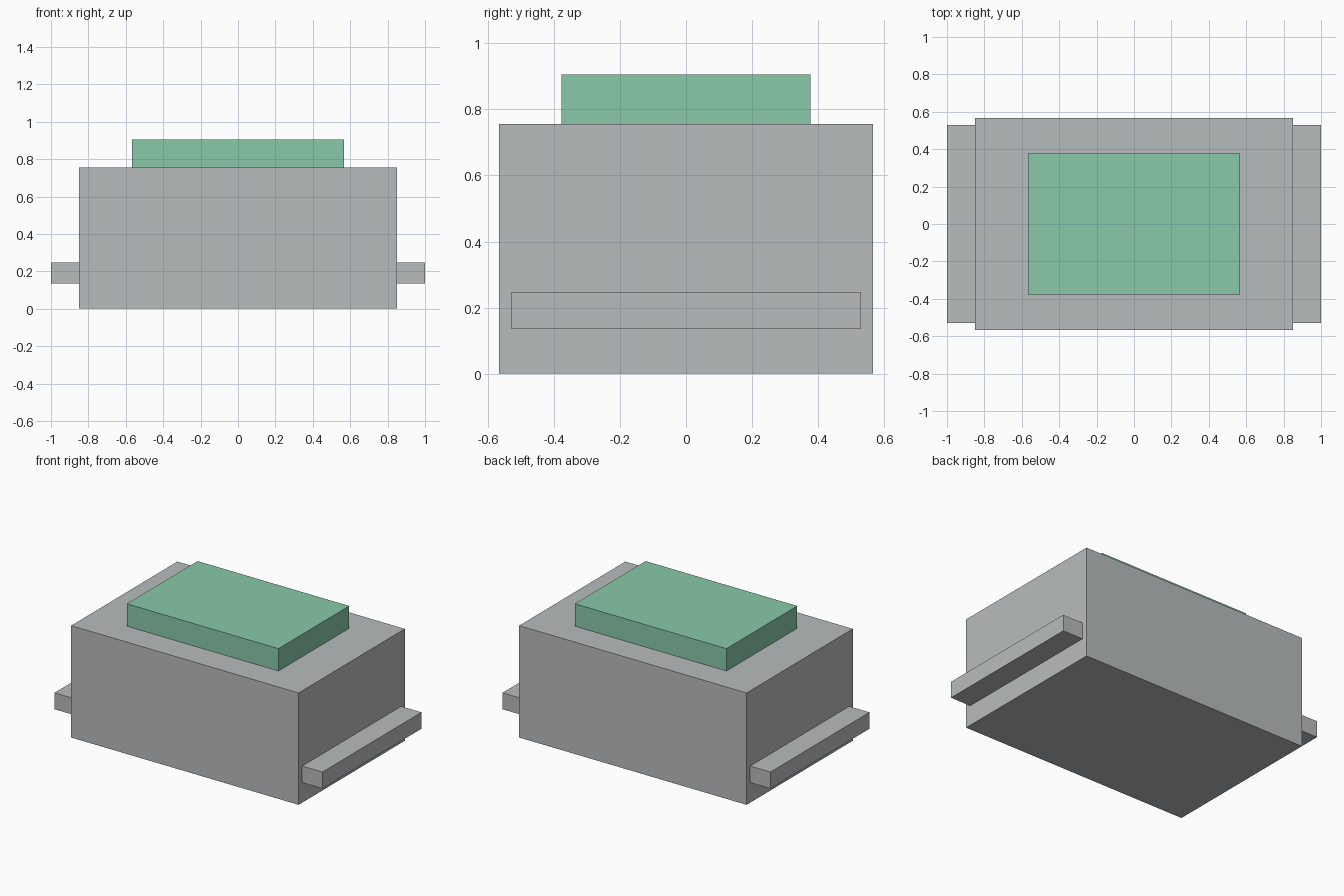
import bpy
import bmesh
from mathutils import Matrix, Vector

default_cube = bpy.data.objects.get("Cube")
if default_cube:
    bpy.data.objects.remove(default_cube, do_unlink=True)


def make_material(name, rgb):
    mat = bpy.data.materials.new(name)
    mat.use_nodes = True
    color = (*rgb, 1.0)
    mat.diffuse_color = color
    mat.node_tree.nodes["Principled BSDF"].inputs["Base Color"].default_value = color
    return mat


def make_box(name, low, high, mat):
    """Flat-sided box spanning two opposite corners."""
    low, high = Vector(low), Vector(high)
    bm = bmesh.new()
    bmesh.ops.create_cube(bm, size=1, matrix=Matrix.Diagonal((*(high - low), 1)))
    mesh = bpy.data.meshes.new(name)
    bm.to_mesh(mesh)
    bm.free()
    mesh.materials.append(mat)
    obj = bpy.data.objects.new(name, mesh)
    obj.location = (low + high) / 2
    bpy.context.collection.objects.link(obj)
    return obj


grey = make_material("light grey", (0.479, 0.503, 0.515))
green = make_material("soft green", (0.250, 0.584, 0.402))

body_x, body_y, body_top = 0.849, 0.566, 0.755

# Main housing
make_box("housing", (-body_x, -body_y, 0), (body_x, body_y, body_top), grey)

# Raised top block
make_box("top_block", (-0.566, -0.377, body_top), (0.566, 0.377, 0.906), green)

# Side rails, one on each end
for side, inner, outer in (("left", body_x, 1), ("right", -1, -body_x)):
    make_box(side + "_rail", (inner, -0.528, 0.136), (outer, 0.528, 0.247), grey)
